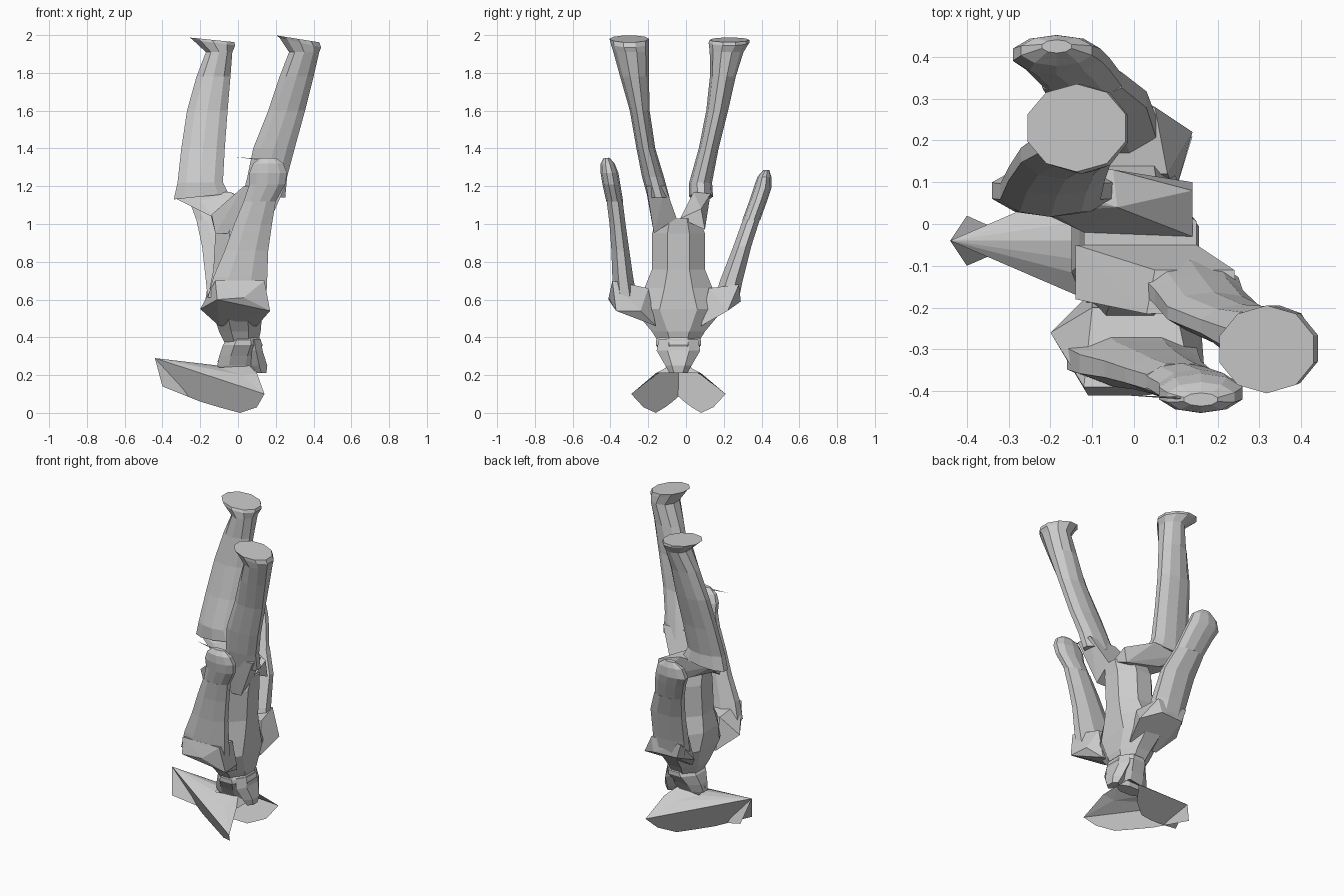
import bpy, bmesh, math

CY = -0.04  # body symmetry plane


def finish(name, bm):
    me = bpy.data.meshes.new(name)
    bmesh.ops.recalc_face_normals(bm, faces=bm.faces)
    bm.to_mesh(me)
    bm.free()
    ob = bpy.data.objects.new(name, me)
    bpy.context.collection.objects.link(ob)
    return ob


def loft(name, rings, n=8):
    """Rings are (x min, x max, y min, y max, z, tilt of z along x)."""
    bm = bmesh.new()
    loops = []
    for x0, x1, y0, y1, z, tilt in rings:
        loop = []
        for i in range(n):
            a = 2 * math.pi * (i + .5) / n
            k = 1 / math.cos(math.pi / n)
            c, s = math.cos(a) * k, math.sin(a) * k
            loop.append(bm.verts.new(((x0 + x1) / 2 + c * (x1 - x0) / 2,
                                      (y0 + y1) / 2 + s * (y1 - y0) / 2, z + tilt * c)))
        loops.append(loop)
    for a, b in zip(loops, loops[1:]):
        for i in range(n):
            j = (i + 1) % n
            bm.faces.new((a[i], a[j], b[j], b[i]))
    bm.faces.new(loops[0])
    bm.faces.new(loops[-1])
    return finish(name, bm)


def hull(name, pts):
    bm = bmesh.new()
    vs = [bm.verts.new(p) for p in pts]
    bmesh.ops.convex_hull(bm, input=vs)
    bmesh.ops.delete(bm, geom=[v for v in bm.verts if not v.link_faces], context='VERTS')
    return finish(name, bm)


def sheet(name, polys):
    bm = bmesh.new()
    for p in polys:
        bm.faces.new([bm.verts.new(v) for v in p])
    return finish(name, bm)


# Hat: two crossing flat brim panels plus the crown flaring out of the head
for side, label in ((1, "left"), (-1, "right")):
    def P(x, y, z):
        return (x, CY + side * y, z)
    tip, front = P(-.44, 0, .29), P(.14, .25, .1)
    sheet("hat_brim_" + label, [[tip, P(-.4, -.06, .14), P(-.2, .03, .06), P(-.1, .07, .03),
                                 P(.01, .12, 0), P(.1, .185, .03), front]])
    back, mid, fore, inner = P(-.1, .05, .24), P(.02, .12, .2), P(.1, .12, .21), P(.06, .045, .25)
    sheet("hat_crown_" + label, [[tip, P(-.1, 0, .25), back], [tip, back, mid],
                                 [tip, mid, front], [mid, fore, front],
                                 [back, inner, mid], [inner, fore, mid],
                                 [inner, P(.1, 0, .21), fore]])

# Head, hair and neck
loft("head", [(-.09, .09, -.08, 0, .22, 0), (-.11, .1, -.09, .01, .25, 0),
              (-.1, .11, -.12, .04, .3, 0), (-.08, .13, -.16, .08, .36, 0),
              (-.06, .12, -.16, .08, .385, 0), (-.06, .1, -.13, .05, .42, 0)])
loft("hair_tail", [(.1, .15, -.08, 0, .21, 0), (.07, .155, -.1, .02, .25, 0),
                   (.06, .13, -.14, .06, .33, 0), (.05, .12, -.13, .05, .39, 0)], 6)
hull("nose", [(-.11, CY, .27), (-.07, CY - .03, .25), (-.07, CY + .03, .25), (-.08, CY, .33)])

# Torso
loft("torso", [(-.06, .1, -.13, .05, .35, 0), (-.1, .12, -.18, .1, .43, 0),
               (-.14, .13, -.28, .2, .55, 0), (-.15, .13, -.22, .14, .66, 0),
               (-.13, .13, -.18, .1, .76, 0), (-.12, .14, -.18, .1, .95, 0),
               (-.12, .15, -.15, .07, 1.03, 0)])

# Shoulders
hull("shoulder_right", [(-.2, -.26, .55), (-.11, -.41, .6), (.03, -.41, .61), (.17, -.37, .54),
                        (.16, -.24, .54), (-.1, -.16, .46), (.1, -.16, .46), (-.12, -.39, .7),
                        (.14, -.39, .7), (-.1, -.2, .66), (.1, -.2, .66)])
hull("shoulder_left", [(-.18, .17, .55), (-.13, .28, .59), (.03, .29, .59), (.14, .22, .54),
                       (-.1, .08, .46), (.1, .08, .46), (-.16, .28, .68), (.05, .28, .68),
                       (-.1, .12, .66), (.08, .12, .66)])

# Arms, ending in rounded hands
loft("arm_right", [(-.16, .15, -.385, -.26, .61, 0), (-.13, .155, -.39, -.28, .72, 0),
                   (-.07, .16, -.395, -.3, .86, 0), (-.02, .18, -.405, -.32, 1.0, 0),
                   (.03, .2, -.42, -.335, 1.12, 0)])
loft("hand_right", [(.03, .2, -.42, -.335, 1.12, 0), (.06, .25, -.44, -.35, 1.21, 0),
                    (.06, .26, -.45, -.36, 1.27, 0), (.08, .24, -.45, -.38, 1.32, 0),
                    (.12, .2, -.435, -.405, 1.35, 0)], 10)
loft("arm_left", [(-.16, .06, .15, .28, .6, 0), (-.17, .05, .18, .3, .7, 0),
                  (-.19, .03, .25, .345, .88, 0), (-.22, -.03, .3, .39, 1.02, 0)])
loft("hand_left", [(-.22, -.03, .3, .39, 1.02, 0), (-.26, -.06, .34, .43, 1.13, 0),
                   (-.29, -.08, .36, .45, 1.19, 0), (-.27, -.1, .38, .45, 1.25, 0),
                   (-.22, -.15, .41, .44, 1.285, 0)], 10)
hull("hand_spike", [(-.02, -.41, 1.355), (.15, -.422, 1.335), (.15, -.414, 1.335), (.15, -.418, 1.343)])

# Thighs joining the hips to the knees
hull("thigh_left", [(-.33, .08, 1.135), (-.28, .13, 1.16), (-.2, .03, 1.12), (-.05, .13, 1.16),
                    (-.04, .04, 1.17), (.14, .08, 1.08), (.14, -.03, 1.03), (-.12, -.02, 1.03),
                    (-.1, .1, 1.03), (.14, .1, .97)])
hull("thigh_right", [(.03, -.215, 1.2), (.25, -.21, 1.2), (.05, -.11, 1.2), (.24, -.11, 1.2),
                     (-.14, -.18, 1.05), (-.14, -.05, 1.03), (.15, -.05, 1.03), (.17, -.18, 1.05),
                     (-.12, -.17, .95), (.14, -.17, .95)])

# Legs with flared boots and flat soles
loft("leg_left", [(-.34, -.05, .02, .14, 1.145, .015), (-.32, -.08, .02, .135, 1.22, 0),
                  (-.3, -.07, .07, .17, 1.4, 0), (-.27, -.055, .11, .22, 1.6, 0),
                  (-.22, -.04, .13, .26, 1.78, 0), (-.17, -.03, .13, .3, 1.91, 0),
                  (-.24, -.015, .125, .33, 1.96, -.015), (-.255, -.02, .13, .33, 1.975, -.012)], 10)
loft("leg_right", [(.02, .25, -.2, -.09, 1.14, 0), (.05, .26, -.23, -.12, 1.25, 0),
                   (.08, .3, -.26, -.165, 1.4, 0), (.16, .355, -.295, -.195, 1.6, 0),
                   (.22, .4, -.345, -.2, 1.78, 0), (.27, .43, -.38, -.2, 1.91, 0),
                   (.22, .44, -.395, -.2, 1.96, -.025), (.205, .43, -.4, -.2, 1.98, -.018)], 10)
